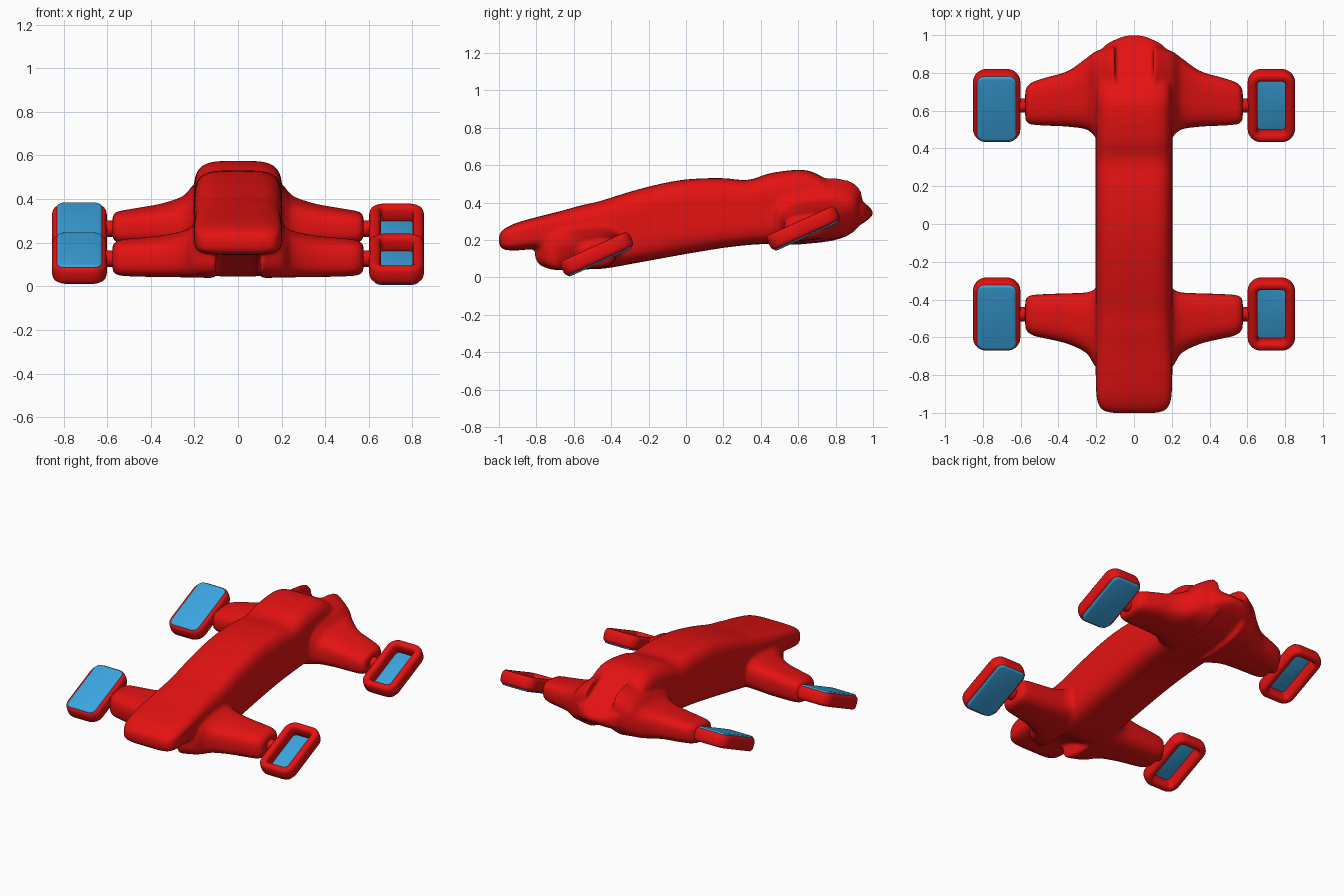
import bpy, bmesh, math
from mathutils import Matrix, Vector

if "Cube" in bpy.data.objects:
    bpy.data.objects.remove(bpy.data.objects["Cube"])


def material(name, rgb):
    m = bpy.data.materials.new(name)
    m.diffuse_color = (*rgb, 1)
    m.use_nodes = True
    m.node_tree.nodes["Principled BSDF"].inputs["Base Color"].default_value = m.diffuse_color
    return m


RED = material("red", (0.78, 0.006, 0.006))
BLUE = material("blue", (0.045, 0.38, 0.75))


def make_object(name, bm, mat):
    bmesh.ops.recalc_face_normals(bm, faces=bm.faces)
    for f in bm.faces:
        f.smooth = True
    me = bpy.data.meshes.new(name)
    bm.to_mesh(me)
    bm.free()
    me.materials.append(mat)
    ob = bpy.data.objects.new(name, me)
    bpy.context.collection.objects.link(ob)
    return ob


def superellipse(a, b, p, n):
    pts = []
    for i in range(n):
        t = 2 * math.pi * i / n
        c, s = math.cos(t), math.sin(t)
        pts.append((a * math.copysign(abs(c) ** (2 / p), c),
                    b * math.copysign(abs(s) ** (2 / p), s)))
    return pts


def bridge(bm, rings, closed=False):
    n = len(rings[0])
    for k in range(len(rings) if closed else len(rings) - 1):
        r, q = rings[k], rings[(k + 1) % len(rings)]
        for i in range(n):
            bm.faces.new((r[i], r[(i + 1) % n], q[(i + 1) % n], q[i]))
    if not closed:
        bm.faces.new(rings[0])
        bm.faces.new(rings[-1])


def smooth_rows(rows, steps=4):
    """Catmull-Rom refinement of the section tables."""
    out = []
    for i in range(len(rows) - 1):
        p = [rows[max(0, i - 1)], rows[i], rows[i + 1], rows[min(len(rows) - 1, i + 2)]]
        for s in range(steps):
            t = s / steps
            out.append([0.5 * (2 * b + (c - a) * t + (2 * a - 5 * b + 4 * c - d) * t * t
                               + (3 * b - a - 3 * c + d) * t ** 3)
                        for a, b, c, d in zip(*p)])
    return out + [rows[-1]]


# Hull sections: y, half width, bottom z, top z
HULL = [(-1, .12, .18, .225), (-.985, .165, .155, .248), (-.95, .19, .145, .272),
        (-.89, .2, .145, .297), (-.78, .203, .152, .327), (-.68, .203, .122, .352),
        (-.56, .203, .06, .385), (-.46, .203, .045, .408), (-.25, .203, .08, .472),
        (-.03, .203, .12, .52), (.18, .203, .155, .531), (.33, .203, .173, .521),
        (.45, .203, .18, .557), (.6, .203, .19, .575), (.69, .203, .2, .558),
        (.8, .195, .225, .492), (.93, .165, .28, .418), (.98, .09, .315, .375),
        (1.0, .03, .335, .355)]
# Arm sections: x, y min, y max, z min, z max
REAR = [(.1, .4, .95, .18, .53), (.2, .46, .915, .19, .465), (.25, .5, .88, .19, .41),
        (.35, .515, .81, .195, .376), (.45, .52, .78, .197, .358),
        (.53, .525, .755, .2, .345), (.565, .535, .73, .21, .335), (.576, .56, .7, .23, .31)]
FRONT = [(.1, -.82, -.32, .045, .33), (.2, -.76, -.345, .045, .275), (.25, -.685, -.362, .045, .25),
         (.35, -.635, -.367, .045, .23), (.45, -.61, -.37, .047, .22),
         (.53, -.592, -.375, .05, .212), (.565, -.57, -.385, .06, .2), (.576, -.545, -.41, .08, .18)]

# Hull and four arms, fused into one smooth shell
bm = bmesh.new()
rings = []
for y, w, z0, z1 in smooth_rows(HULL):
    rings.append([bm.verts.new((u, y, (z0 + z1) / 2 + v))
                  for u, v in superellipse(w, (z1 - z0) / 2, 4.2, 48)])
bridge(bm, rings)
for table in (REAR, FRONT):
    for side in (1, -1):
        rings = []
        for x, y0, y1, z0, z1 in smooth_rows(table):
            rings.append([bm.verts.new((side * x, (y0 + y1) / 2 + u, (z0 + z1) / 2 + v + 0.1 * u))
                          for u, v in superellipse((y1 - y0) / 2, (z1 - z0) / 2, 3, 40)])
        bridge(bm, rings)
hull = make_object("hull_with_arms", bm, RED)
rm = hull.modifiers.new("fuse", 'REMESH')
rm.mode = 'VOXEL'
rm.voxel_size = 0.011
rm.use_smooth_shade = True
sm = hull.modifiers.new("blend", 'SMOOTH')
sm.factor = 0.5
sm.iterations = 6


def rounded_rect(w, l, r, n=8):
    """Points and outward directions round a rounded rectangle."""
    out = []
    for k, (sx, sy) in enumerate(((1, 1), (-1, 1), (-1, -1), (1, -1))):
        for i in range(n + 1):
            a = math.pi / 2 * (k + i / n)
            d = Vector((math.cos(a), math.sin(a), 0))
            out.append((Vector((sx * (w / 2 - r), sy * (l / 2 - r), 0)) + d * r, d))
    return out


def pod_frame(name, mat4):
    bm = bmesh.new()
    rings = []
    for p, d in rounded_rect(.198, .352, .045):
        rings.append([bm.verts.new(p + d * u + Vector((0, 0, v)))
                      for u, v in superellipse(.027, .043, 2.8, 20)])
    bridge(bm, rings, closed=True)
    bm.transform(mat4)
    make_object(name, bm, RED)


def pod_plate(name, mat4):
    bm = bmesh.new()
    rings = []
    for inset, z in ((.012, -.03), (0, -.034), (0, -.044), (.004, -.049), (.014, -.051)):
        rings.append([bm.verts.new(p - d * inset + Vector((0, 0, z)))
                      for p, d in rounded_rect(.207, .375, .04)])
    bridge(bm, rings)
    bm.transform(mat4)
    make_object(name, bm, BLUE)


# Tilted pods with axles; the left ones are turned over so the plate faces up
for label, y, z in (("front", -.477, .126), ("rear", .627, .264)):
    for side, s in (("right", 1), ("left", -1)):
        m = Matrix.Translation((s * .727, y, z)) @ Matrix.Rotation(math.radians(24.4), 4, 'X')
        if s < 0:
            m = m @ Matrix.Rotation(math.pi, 4, 'Y')
        pod_frame(f"{label}_{side}_pod_frame", m)
        pod_plate(f"{label}_{side}_pod_plate", m)
        bm = bmesh.new()
        rings = []
        for x, r in ((.54, .038), (.6, .038), (.607, .034), (.63, .03)):
            rings.append([bm.verts.new((s * x, y + u, z + v))
                          for u, v in superellipse(r, r, 2, 24)])
        bridge(bm, rings)
        make_object(f"{label}_{side}_axle", bm, RED)
